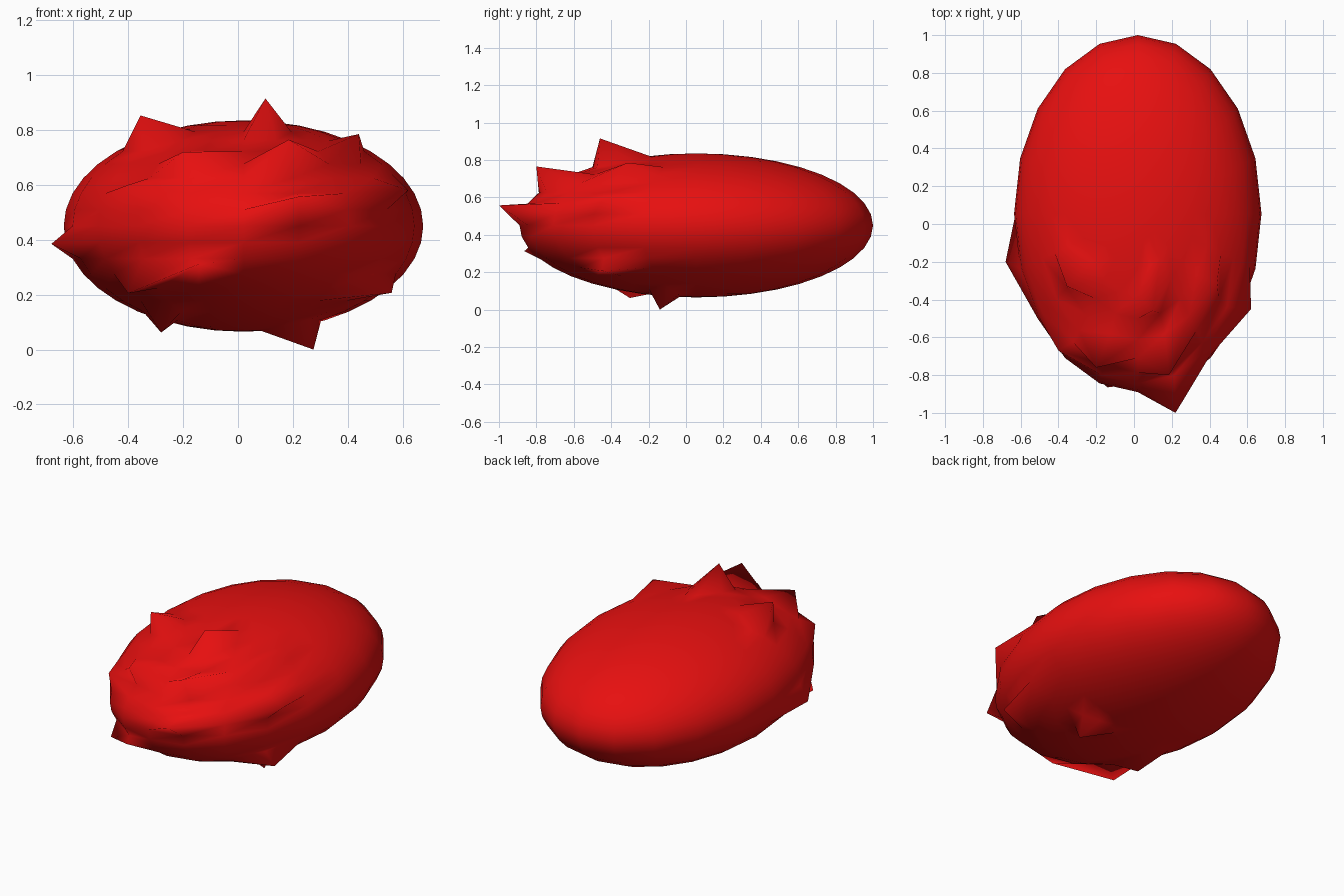
import bpy, bmesh
from math import sin, cos, radians
from mathutils import Vector

if "Cube" in bpy.data.objects:
    bpy.data.objects.remove(bpy.data.objects["Cube"])

CENTER = Vector((0.02, 0.055, 0.45))
RADII = Vector((0.655, 0.945, 0.385))

# pulled points: (longitude, latitude) of the sphere vertex -> tip position
SPIKES = [
    (-72, 63, (0.10, -0.46, 0.915)),
    (-144, 54, (-0.355, -0.33, 0.853)),
    (-36, 45, (0.44, -0.31, 0.785)),
    (-72, 36, (0.185, -0.80, 0.765)),
    (-108, 36, (-0.20, -0.76, 0.72)),
    (-126, 18, (-0.40, -0.67, 0.60)),
    (-36, 18, (0.62, -0.45, 0.58)),
    (-72, 9, (0.22, -1.00, 0.557)),
    (-162, -9, (-0.68, -0.20, 0.385)),
    (-126, -27, (-0.40, -0.65, 0.205)),
    (-108, -27, (-0.14, -0.865, 0.312)),
    (-36, -36, (0.56, -0.45, 0.207)),
    (-144, -54, (-0.28, -0.30, 0.062)),
    (-36, -72, (0.275, -0.14, 0.0)),
]

# body: 20 x 20 sphere
bm = bmesh.new()
bmesh.ops.create_uvsphere(bm, u_segments=20, v_segments=20, radius=1)
bmesh.ops.recalc_face_normals(bm, faces=bm.faces)

# split each quad from its lower-west to its upper-east corner
for f in [f for f in bm.faces if len(f.verts) == 4]:
    for l in f.loops:
        z = l.vert.co.z
        if abs(l.link_loop_next.vert.co.z - z) < 1e-4 and l.link_loop_prev.vert.co.z > z + 1e-4:
            bmesh.utils.face_split(f, l.vert, l.link_loop_next.link_loop_next.vert)
            break

# choose the vertices to pull while the sphere is still round
picked = []
for lon, lat, tip in SPIKES:
    lo, la = radians(lon), radians(lat)
    d = Vector((cos(la) * cos(lo), cos(la) * sin(lo), sin(la)))
    picked.append((min(bm.verts, key=lambda v: (v.co - d).length), tip))

# stretch to an ellipsoid, then pull the spikes out
for v in bm.verts:
    v.co = CENTER + v.co * RADII
for v, tip in picked:
    v.co = tip
for f in bm.faces:
    f.smooth = True

mesh = bpy.data.meshes.new("spiky_body")
bm.to_mesh(mesh)
bm.free()
body = bpy.data.objects.new("spiky_body", mesh)
bpy.context.collection.objects.link(body)

mat = bpy.data.materials.new("red")
mat.diffuse_color = (0.8, 0.005, 0.005, 1)
mat.use_nodes = True
mat.node_tree.nodes["Principled BSDF"].inputs["Base Color"].default_value = mat.diffuse_color
mesh.materials.append(mat)
